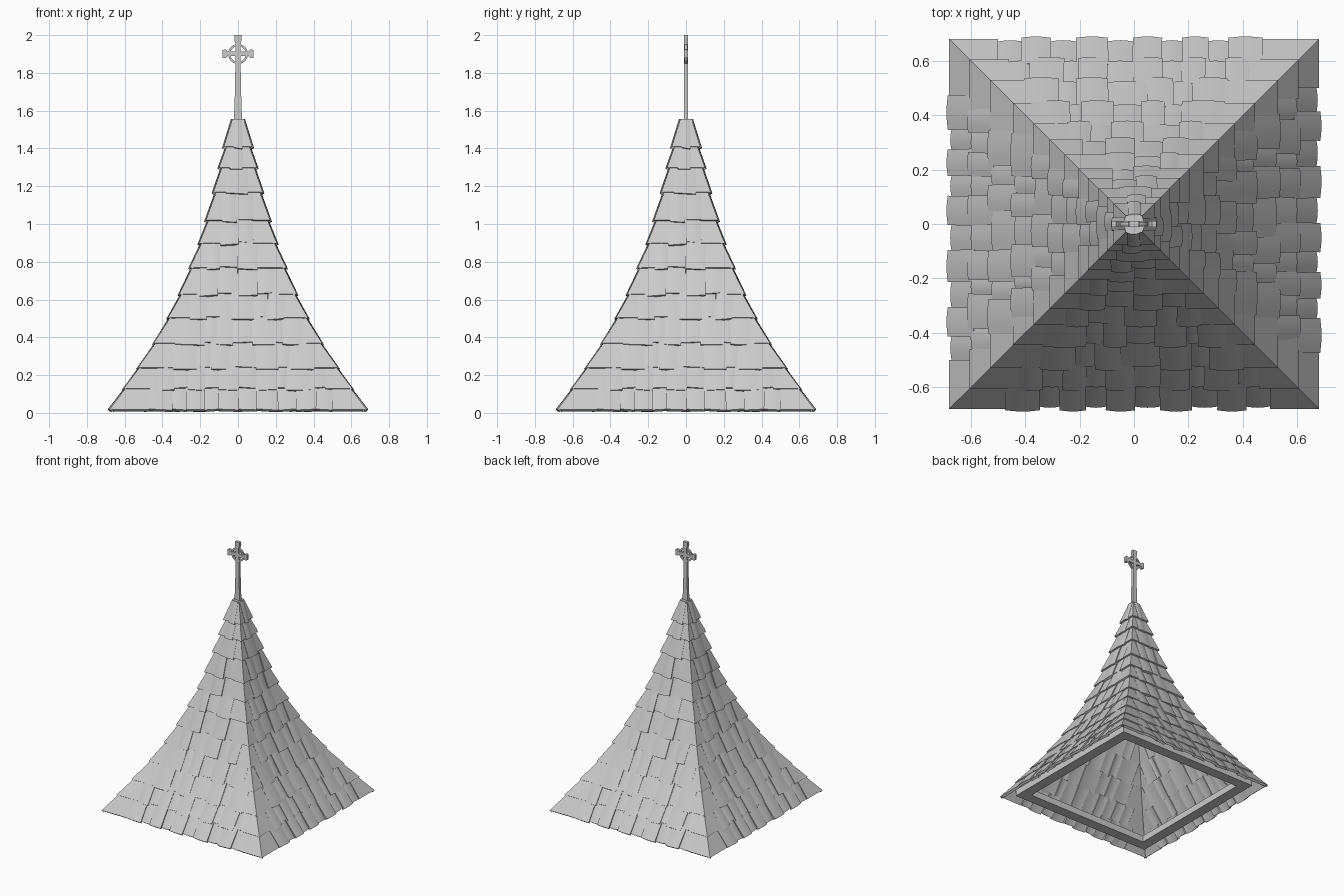
import bpy, bmesh, math, random
from mathutils import Matrix

random.seed(4)
if "Cube" in bpy.data.objects:
    bpy.data.objects.remove(bpy.data.objects["Cube"])

grey = bpy.data.materials.new("stone_grey")
grey.use_nodes = True
colour = (0.6, 0.6, 0.6, 1)
grey.diffuse_color = colour
grey.node_tree.nodes["Principled BSDF"].inputs["Base Color"].default_value = colour


def finish(name, bm, thickness=0, offset=-1):
    """Turn a bmesh into a shaded object, optionally thickened."""
    mesh = bpy.data.meshes.new(name)
    bm.to_mesh(mesh)
    bm.free()
    mesh.materials.append(grey)
    obj = bpy.data.objects.new(name, mesh)
    bpy.context.collection.objects.link(obj)
    bpy.ops.object.select_all(action='DESELECT')
    obj.select_set(True)
    bpy.context.view_layer.objects.active = obj
    if thickness:
        mod = obj.modifiers.new("thickness", 'SOLIDIFY')
        mod.thickness = thickness
        mod.offset = offset
        bpy.ops.object.modifier_apply(modifier=mod.name)
    bpy.ops.object.shade_smooth_by_angle(angle=math.radians(35))
    return obj


def clamp(value, limit):
    return max(-limit, min(limit, value))


def add_tile(bm, left, right, bottom, top, lift, drop, bulge):
    """Thin curved tile on the front slope; bottom and top are (half width, height)."""
    (wb, zb), (wt, zt) = bottom, top
    columns = 4
    skew = random.uniform(-0.004, 0.004) if bulge else 0
    lower, upper = [], []
    for i in range(columns + 1):
        f = i / columns
        curve = bulge * math.sin(math.pi * f)
        xb = left[0] + (right[0] - left[0]) * f
        xt = left[1] + (right[1] - left[1]) * f
        z = zb - drop + skew * (f - 0.5) * 2
        lower.append(bm.verts.new((xb, -wb - lift - curve, z)))
        upper.append(bm.verts.new((xt, -wt - lift / 2 - curve, zt)))
    for i in range(columns):
        bm.faces.new((lower[i], lower[i + 1], upper[i + 1], upper[i]))


# Tile courses: height, half width, joints in hundredths
courses = [
    (0.018, 0.68, (-47, -35, -27, -18, -10, 0, 10, 21, 31, 41, 50)),
    (0.13, 0.605, (-42, -34, -26, -18, -10, 0, 10, 20, 26, 38, 46)),
    (0.24, 0.53, (-34, -22, -14, -5, 10, 21, 28, 40)),
    (0.37, 0.445, (-33, -18, -11, -3, 8, 19, 24, 34)),
    (0.505, 0.37, (-25, -17, -3, 8, 16, 24)),
    (0.63, 0.31, (-20, -11, 0, 10, 19)),
    (0.77, 0.255, (-16, -10, 0, 10)),
    (0.9, 0.205, (-9, 0, 8)),
    (1.02, 0.17, (-8, -1, 8)),
    (1.17, 0.13, (-6, 5)),
    (1.3, 0.1, (-4, 2)),
    (1.41, 0.075, (-2, 2)),
    (1.54, 0.05, ()),
]

for n, (course, above) in enumerate(zip(courses, courses[1:])):
    zb, wb, joints = course
    zt, wt = above[0] + 0.015, above[1] - 0.02
    edges = [-wb] + [j / 100 for j in joints] + [wb]
    bm = bmesh.new()
    for i, (x0, x1) in enumerate(zip(edges, edges[1:])):
        corner = i in (0, len(edges) - 2)
        raised = i % 2 == 1
        lift = 0 if corner else (0.005 if raised else -0.009)
        drop = 0 if corner or n == 0 else (0.008 if raised else -0.004)
        lap = 0.004 if raised and not corner else 0
        lean = 0 if corner else random.uniform(-0.004, 0.004)
        left = (x0 - lap, -wt if i == 0 else clamp(x0 - lap + lean, wt))
        right = (x1 + lap, wt if i == len(edges) - 2 else clamp(x1 + lap + lean, wt))
        add_tile(bm, left, right, (wb, zb), (wt, zt), lift, drop,
                 0 if corner else 0.005)
    # Repeat the slope around the other three sides
    side = bm.verts[:] + bm.edges[:] + bm.faces[:]
    for k in range(1, 4):
        copy = bmesh.ops.duplicate(bm, geom=side)["geom"]
        bmesh.ops.rotate(bm, verts=[v for v in copy if isinstance(v, bmesh.types.BMVert)],
                         matrix=Matrix.Rotation(k * math.pi / 2, 3, 'Z'))
    finish(f"tile_course_{n + 1}", bm, 0.018 if wb > 0.2 else 0.012)


def square_ring(name, section):
    """Mitred square ring swept from a closed (half width, height) section."""
    bm = bmesh.new()
    corners = [(-1, -1), (1, -1), (1, 1), (-1, 1)]
    rings = [[bm.verts.new((r * x, r * y, z)) for r, z in section] for x, y in corners]
    count = len(section)
    for k in range(4):
        a, b = rings[k], rings[(k + 1) % 4]
        for j in range(count):
            m = (j + 1) % count
            bm.faces.new((a[j], b[j], b[m], a[m]))
    bmesh.ops.recalc_face_normals(bm, faces=bm.faces[:])
    return finish(name, bm)


# Timber frame under the eaves
square_ring("eaves_frame", [(0.52, 0.02), (0.6, 0.02), (0.6, 0.07), (0.52, 0.07)])

# Cap at the tip
bm = bmesh.new()
bmesh.ops.create_cube(bm, size=1, matrix=Matrix.Translation((0, 0, 1.545))
                      @ Matrix.Diagonal((0.062, 0.062, 0.022, 1)))
finish("tip_cap", bm)

# Cross with tapering shaft and flared ends
half = [(0.022, 1.55), (0.019, 1.62), (0.015, 1.74), (0.014, 1.888), (0.055, 1.89),
        (0.066, 1.878), (0.082, 1.88), (0.082, 1.922), (0.066, 1.924), (0.055, 1.912),
        (0.013, 1.914), (0.013, 1.955), (0.02, 1.975), (0.018, 2.0)]
outline = half + [(-x, z) for x, z in reversed(half)]
bm = bmesh.new()
bm.faces.new([bm.verts.new((x, 0, z)) for x, z in outline])
finish("finial_cross", bm, 0.022, 0)

# Ring around the crossing
bm = bmesh.new()
steps = 24
inner, outer = [[bm.verts.new((r * math.cos(a), 0, 1.9 + r * math.sin(a)))
                 for a in (math.tau * i / steps for i in range(steps))]
                for r in (0.041, 0.053)]
for i in range(steps):
    j = (i + 1) % steps
    bm.faces.new((inner[i], outer[i], outer[j], inner[j]))
finish("finial_ring", bm, 0.014, 0)
